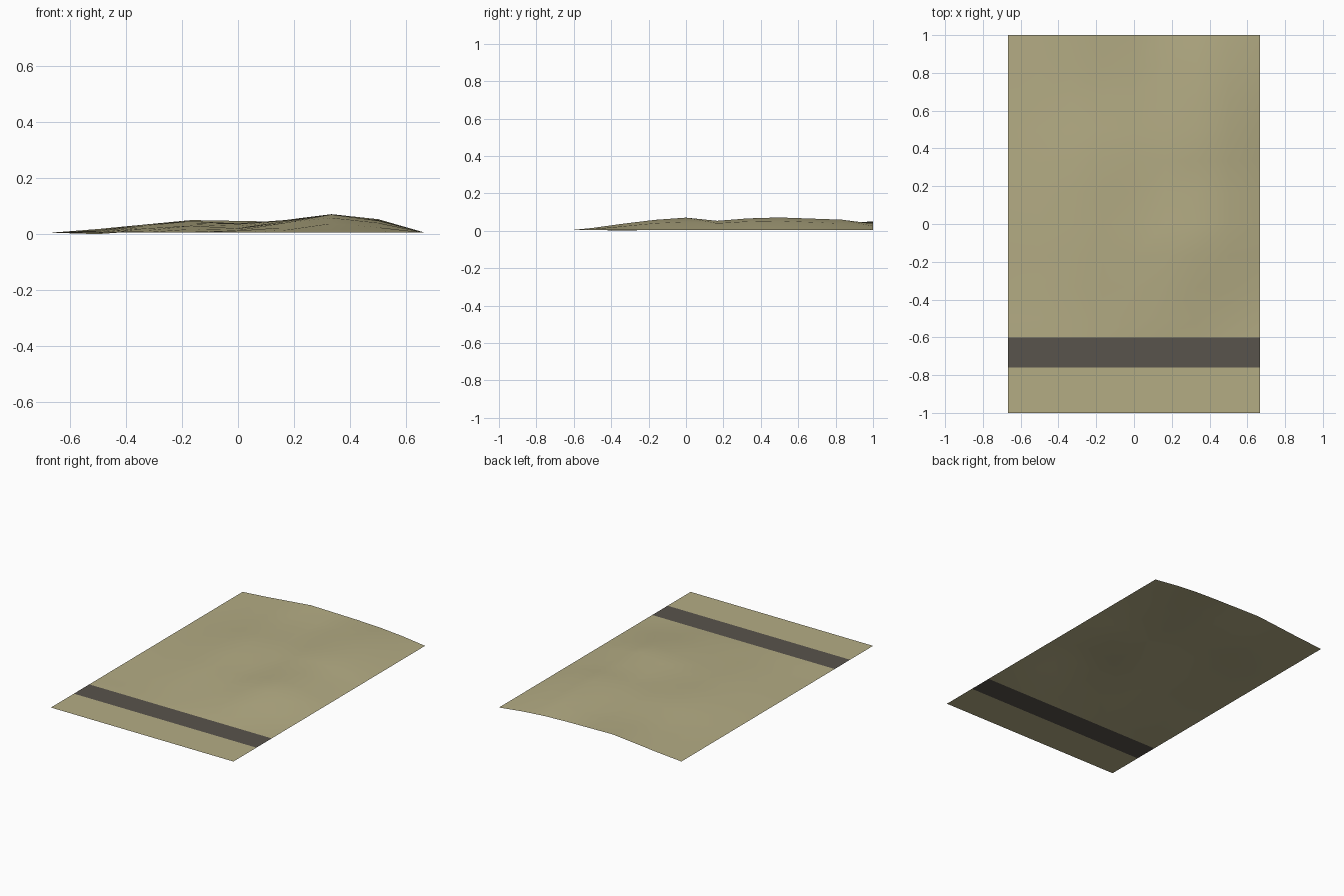
import bpy, bmesh

if "Cube" in bpy.data.objects:
    bpy.data.objects.remove(bpy.data.objects["Cube"])

W, BASE = 2 / 3, 0.005          # half width, level of the flat ground
STEP = 1 / 6                    # terrain grid spacing


def material(name, rgb):
    m = bpy.data.materials.new(name)
    m.diffuse_color = (*rgb, 1)
    m.use_nodes = True
    m.node_tree.nodes["Principled BSDF"].inputs["Base Color"].default_value = m.diffuse_color
    return m


SAND = material("dry sand", (0.456, 0.413, 0.231))
ASPHALT = material("dark asphalt", (0.098, 0.087, 0.072))


def sheet(name, rows, mat, smooth=False):
    """Quad sheet from rows of (y, [z for evenly spaced x])."""
    bm = bmesh.new()
    grid = []
    for y, zs in rows:
        n = len(zs) - 1
        grid.append([bm.verts.new((-W + 2 * W * i / n, y, z)) for i, z in enumerate(zs)])
    for a, b in zip(grid, grid[1:]):
        for i in range(len(a) - 1):
            f = bm.faces.new((a[i], a[i + 1], b[i + 1], b[i]))
            f.smooth = smooth
    me = bpy.data.meshes.new(name)
    bm.to_mesh(me)
    bm.free()
    me.materials.append(mat)
    ob = bpy.data.objects.new(name, me)
    bpy.context.collection.objects.link(ob)
    return ob


# Rolling dunes: inner heights in thousandths, front row to back row
DUNES = [
    (5, 6, 9, 12, 14, 15, 9),
    (0, 12, 18, 14, 24, 38, 24),
    (6, 20, 30, 20, 40, 58, 40),
    (10, 25, 35, 22, 45, 70, 48),
    (12, 30, 40, 28, 38, 53, 40),
    (14, 34, 46, 36, 48, 66, 50),
    (12, 32, 44, 38, 50, 71, 53),
    (12, 28, 36, 34, 50, 65, 46),
    (14, 30, 40, 38, 50, 59, 38),
    (18, 34, 50, 47, 44, 38, 25),
]
rows = [(-0.6, [BASE] * 9)]
for j, heights in enumerate(DUNES):
    rows.append((-0.5 + j * STEP, [BASE] + [h / 1000 for h in heights] + [BASE]))
sheet("dune_ground", rows, SAND, smooth=True)

# Road, thin verge strip and the flat ground in front of it
flat = [BASE, BASE]
sheet("road", [(-0.76, flat), (-0.6, flat)], ASPHALT)
sheet("road_verge", [(-0.77, flat), (-0.76, flat)], SAND)
sheet("front_ground", [(-1.0, flat), (-0.77, flat)], SAND)
